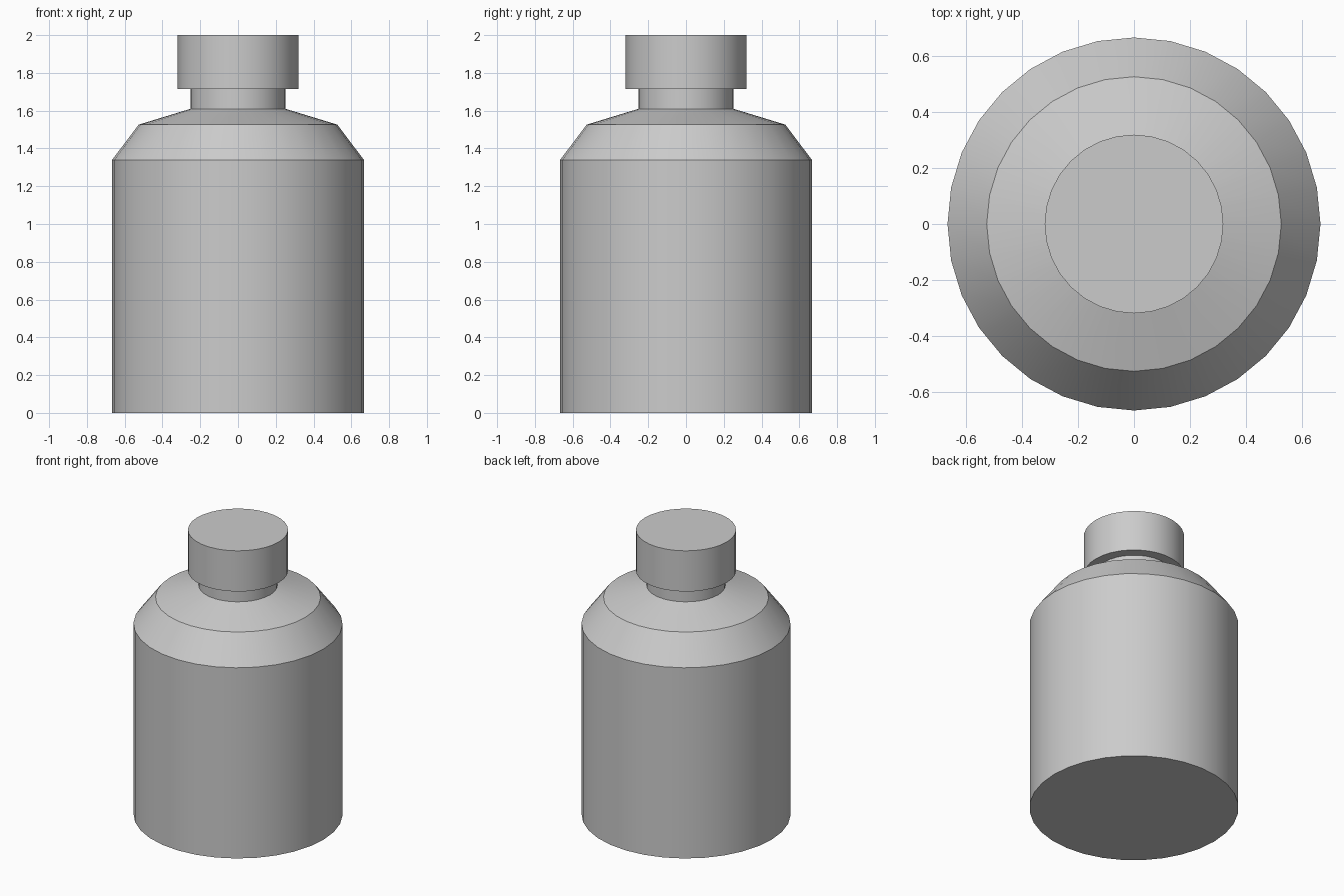
import bpy, bmesh, math

if "Cube" in bpy.data.objects:
    bpy.data.objects.remove(bpy.data.objects["Cube"])

SIDES = 32


def lathe(name, profile, cap_bottom=False, cap_top=False):
    """Revolve (radius, z) points around the z axis."""
    bm = bmesh.new()
    rings = []
    for r, z in profile:
        rings.append([bm.verts.new((r * math.cos(math.tau * i / SIDES),
                                    r * math.sin(math.tau * i / SIDES), z))
                      for i in range(SIDES)])
    for low, high in zip(rings, rings[1:]):
        for i in range(SIDES):
            j = (i + 1) % SIDES
            bm.faces.new((low[i], low[j], high[j], high[i]))
    if cap_bottom:
        bm.faces.new(rings[0][::-1])
    if cap_top:
        bm.faces.new(rings[-1])
    mesh = bpy.data.meshes.new(name)
    bm.to_mesh(mesh)
    bm.free()
    obj = bpy.data.objects.new(name, mesh)
    bpy.context.collection.objects.link(obj)
    bpy.ops.object.select_all(action='DESELECT')
    obj.select_set(True)
    bpy.context.view_layer.objects.active = obj
    bpy.ops.object.shade_smooth_by_angle(angle=math.radians(30))
    return obj


# Bottle: flat base, straight wall, two-step shoulder, neck
lathe("bottle_body", [(0.666, 0), (0.666, 1.34), (0.526, 1.526),
                      (0.251, 1.61), (0.251, 1.714)], cap_bottom=True)

# Cap: overhanging rim resting on the neck, flat top
lathe("bottle_cap", [(0.251, 1.714), (0.319, 1.714), (0.319, 2.0)], cap_top=True)
